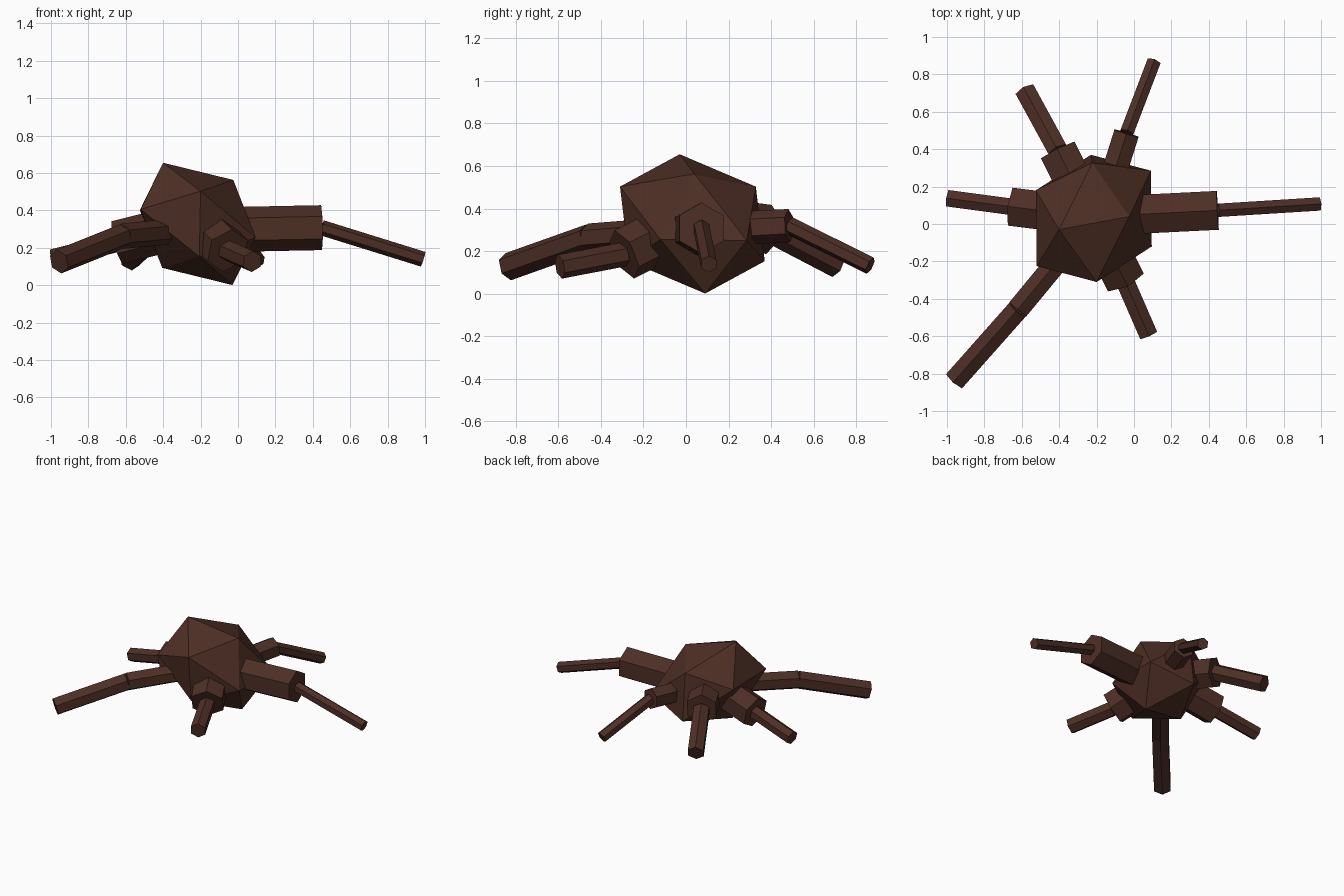
import bpy, bmesh
from mathutils import Vector, Matrix

if "Cube" in bpy.data.objects:
    bpy.data.objects.remove(bpy.data.objects["Cube"])

brown = bpy.data.materials.new("dark_brown")
brown.use_nodes = True
colour = (0.075, 0.028, 0.018, 1)
brown.diffuse_color = colour
shader = next(n for n in brown.node_tree.nodes if n.type == 'BSDF_PRINCIPLED')
shader.inputs["Base Color"].default_value = colour
shader.inputs["Roughness"].default_value = 0.9


def make_object(name, bm):
    bmesh.ops.recalc_face_normals(bm, faces=bm.faces)
    mesh = bpy.data.meshes.new(name)
    bm.to_mesh(mesh)
    bm.free()
    mesh.materials.append(brown)
    obj = bpy.data.objects.new(name, mesh)
    bpy.context.collection.objects.link(obj)
    return obj


# Six-sided bar between two points, with one corner edge facing up
def bar(name, start, end, radius):
    start, end = Vector(start), Vector(end)
    along = (end - start).normalized()
    side = Vector((0, 0, 1)).cross(along).normalized()
    up = along.cross(side)
    frame = Matrix((up, side, along)).transposed().to_4x4()
    bm = bmesh.new()
    bmesh.ops.create_circle(bm, cap_ends=True, segments=6, radius=radius)
    # Make sure a corner lies on the local x axis, which points up
    corner = bm.verts[:][0].co
    turn = corner.to_2d().angle_signed(Vector((1, 0)))
    bm.transform(Matrix.Rotation(-turn, 4, 'Z'))
    face = bm.faces[:][0]
    extruded = bmesh.ops.extrude_face_region(bm, geom=[face], use_keep_orig=True)
    tip = [g for g in extruded["geom"] if isinstance(g, bmesh.types.BMVert)]
    bmesh.ops.translate(bm, verts=tip, vec=(0, 0, (end - start).length))
    bm.transform(Matrix.Translation(start) @ frame)
    return make_object(name, bm)


# Body: slightly flattened twenty-sided solid from six opposite corner pairs
centre = Vector((-0.215, 0.03, 0.328))
axes = [(-0.186, -0.06, 0.327), (0.19, 0.01, 0.235), (0.305, 0.255, -0.078),
        (0.31, -0.15, -0.073), (0.015, -0.34, 0.175), (-0.008, 0.298, 0.175)]
bm = bmesh.new()
for axis in axes:
    for sign in (1, -1):
        bm.verts.new(centre + sign * Vector(axis))
bmesh.ops.convex_hull(bm, input=bm.verts[:])
make_object("body", bm)

# Legs: name, hip, knee, foot, upper radius, lower radius
legs = [
    ("left_leg", (-0.05, 0.048, 0.298), (0.447, 0.073, 0.308), (0.99, 0.107, 0.139), 0.12, 0.041),
    ("back_left_leg", (-0.13, 0.2, 0.305), (-0.04, 0.485, 0.32), (0.105, 0.865, 0.132), 0.078, 0.042),
    ("back_right_leg", (-0.3, 0.18, 0.33), (-0.405, 0.39, 0.302), (-0.58, 0.71, 0.135), 0.116, 0.062),
    ("right_leg", (-0.4, 0.06, 0.29), (-0.648, 0.091, 0.228), (-0.992, 0.137, 0.142), 0.118, 0.051),
    ("front_right_leg", (-0.36, -0.14, 0.287), (-0.62, -0.455, 0.262), (-0.957, -0.835, 0.127), 0.068, 0.066),
    ("front_left_leg", (-0.15, -0.1, 0.28), (-0.055, -0.29, 0.185), (0.077, -0.592, 0.127), 0.124, 0.057),
]
for name, hip, knee, foot, thick, thin in legs:
    bar(name + "_upper", hip, knee, thick)
    bar(name + "_lower", knee, foot, thin)
